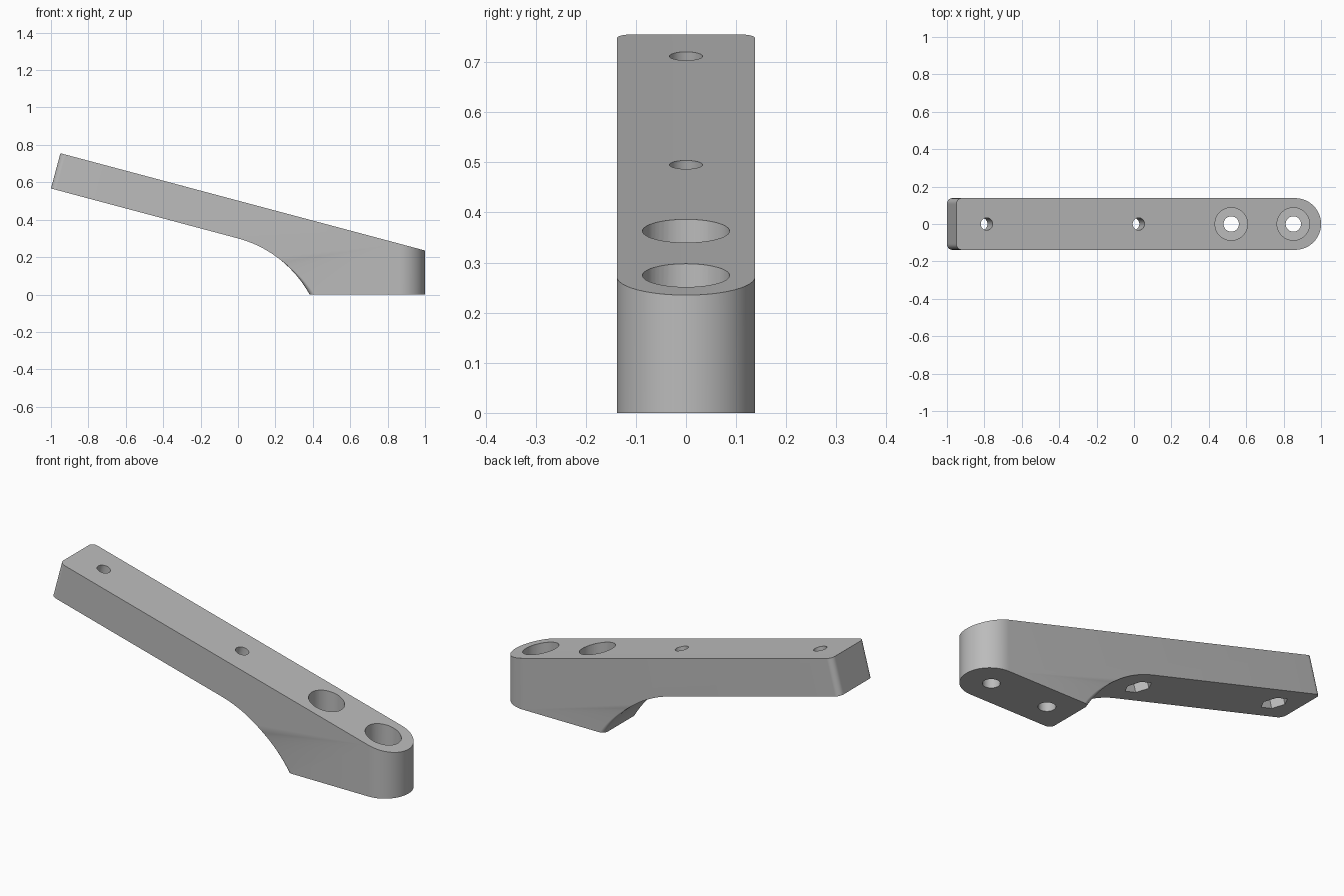
import bpy, bmesh
from math import sin, cos, asin, radians, pi, sqrt
from mathutils import Matrix, Vector

if "Cube" in bpy.data.objects:
    bpy.data.objects.remove(bpy.data.objects["Cube"], do_unlink=True)

TILT = radians(15)
HALF = 0.138          # half width, also the nose radius
THICK = 0.195         # arm thickness
ARC_R = 0.62          # underside curve
FILLET = 0.03
SLICES, ARC_STEPS = 48, 20
ALONG = Vector((cos(TILT), 0, -sin(TILT)))
UP = Vector((sin(TILT), 0, cos(TILT)))
HEEL = Vector((-1, 0, 0.567))


def top_z(x):
    return 0.235 + (1 - x) * sin(TILT) / cos(TILT)


def inset(radius, d):
    """Setback of a rounded corner at distance d from the side."""
    return radius - sqrt(radius ** 2 - (radius - d) ** 2) if d < radius else 0


def slice_points(angle):
    """Side outline of the lever at one position across its width."""
    y, d = HALF * sin(angle), HALF * (1 - abs(sin(angle)))
    nose = 1 - HALF + HALF * cos(angle)
    back = ALONG * inset(FILLET, d)
    pts = [HEEL + UP * THICK + back, HEEL + back]
    start = Vector((0, 0, 0.3))
    centre = start - UP * ARC_R
    a0, a1 = pi / 2 - TILT, asin(-centre.z / ARC_R)
    for i in range(ARC_STEPS + 1):
        t = i / ARC_STEPS
        a = a0 + (a1 - a0) * t
        r = FILLET * max(0, (t - 0.5) * 2)
        pts.append(centre + Vector((cos(a), 0, sin(a))) * ARC_R
                   + Vector((inset(r, d), 0, 0)))
    pts += [Vector((nose, 0, 0)), Vector((nose, 0, top_z(nose)))]
    return [Vector((p.x, y, p.z)) for p in pts]


# Lever body, lofted across its width
bm = bmesh.new()
rows = [[bm.verts.new(p) for p in slice_points(-pi / 2 + pi * k / SLICES)]
        for k in range(SLICES + 1)]
n = len(rows[0])
for a, b in zip(rows, rows[1:]):
    for i in range(n):
        j = (i + 1) % n
        bm.faces.new((a[i], a[j], b[j], b[i]))
bm.faces.new(rows[0])
bm.faces.new(rows[-1][::-1])
bmesh.ops.recalc_face_normals(bm, faces=bm.faces)
mesh = bpy.data.meshes.new("lever_arm")
bm.to_mesh(mesh)
bm.free()
lever = bpy.data.objects.new("lever_arm", mesh)
bpy.context.collection.objects.link(lever)

grey = bpy.data.materials.new("plain grey")
grey.use_nodes = True
colour = (0.5, 0.5, 0.5, 1)
grey.diffuse_color = colour
grey.node_tree.nodes["Principled BSDF"].inputs["Base Color"].default_value = colour
mesh.materials.append(grey)


def drill(name, radius, base, axis, length, sides=48):
    """Cut a round or polygonal hole starting at base and running along axis."""
    cm = bmesh.new()
    bmesh.ops.create_cone(cm, cap_ends=True, segments=sides, radius1=radius,
                          radius2=radius, depth=length)
    turn = Matrix.Rotation(TILT if axis is UP else 0, 4, 'Y')
    spin = Matrix.Rotation(pi / 2 if sides == 6 else 0, 4, 'Z')
    mid = base + axis * length / 2
    bmesh.ops.transform(cm, matrix=Matrix.Translation(mid) @ turn @ spin, verts=cm.verts)
    data = bpy.data.meshes.new(name)
    cm.to_mesh(data)
    cm.free()
    data.materials.append(grey)
    cutter = bpy.data.objects.new(name, data)
    cutter.hide_render = True
    bpy.context.collection.objects.link(cutter)
    mod = lever.modifiers.new(name, 'BOOLEAN')
    mod.operation, mod.solver, mod.object = 'DIFFERENCE', 'EXACT', cutter
    bpy.context.view_layer.objects.active = lever
    bpy.ops.object.modifier_apply(modifier=name)
    bpy.data.objects.remove(cutter, do_unlink=True)


# Counterbored mounting holes through the foot
VERT = Vector((0, 0, 1))
for x in (0.52, 0.852):
    drill("counterbore", 0.087, Vector((x, 0, 0.1)), VERT, 0.6)
    drill("mounting_hole", 0.041, Vector((x, 0, -0.2)), VERT, 0.6)

# Screw holes through the arm with hexagonal nut pockets underneath
for x in (0.025, -0.787):
    top = Vector((x, 0, top_z(x)))
    drill("screw_hole", 0.033, top - UP * 0.4, UP, 0.6)
    drill("nut_pocket", 0.065, top - UP * 0.4, UP, 0.29, 6)

# Smooth shading with crisp edges
bpy.ops.object.select_all(action='DESELECT')
lever.select_set(True)
bpy.context.view_layer.objects.active = lever
bpy.ops.object.shade_smooth_by_angle(angle=radians(25))
